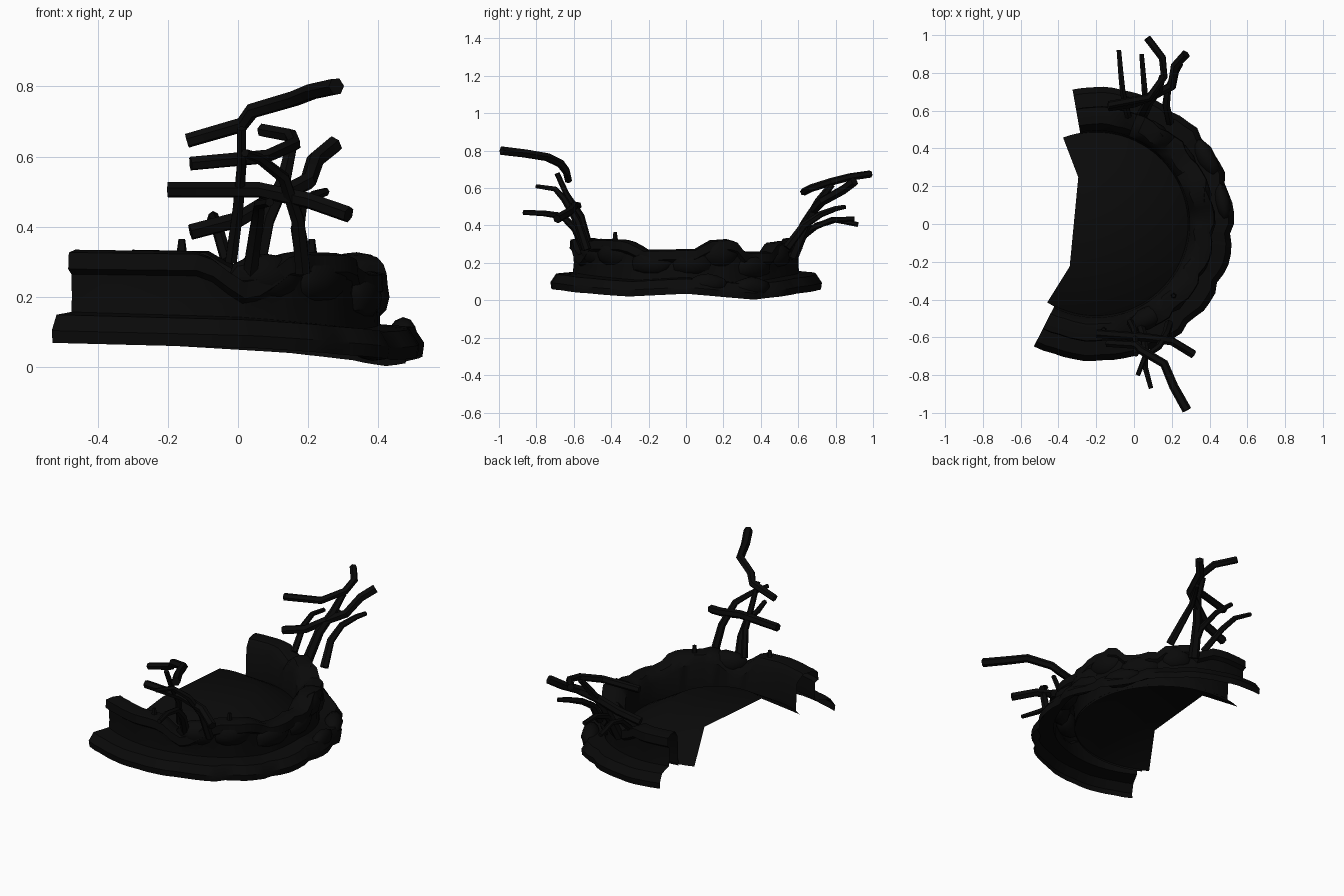
import bpy, bmesh, math, random
from mathutils import Vector

if "Cube" in bpy.data.objects:
    bpy.data.objects.remove(bpy.data.objects["Cube"])

random.seed(4)
CX = -0.2   # centre of all the concentric arcs

dark = bpy.data.materials.new("dark_stone")
dark.diffuse_color = (0.003, 0.003, 0.003, 1)
dark.use_nodes = True
dark.node_tree.nodes["Principled BSDF"].inputs["Base Color"].default_value = dark.diffuse_color


def finish(name, bm, smooth=40):
    bmesh.ops.recalc_face_normals(bm, faces=bm.faces)
    me = bpy.data.meshes.new(name)
    bm.to_mesh(me)
    bm.free()
    ob = bpy.data.objects.new(name, me)
    bpy.context.collection.objects.link(ob)
    me.materials.append(dark)
    bpy.ops.object.select_all(action='DESELECT')
    bpy.context.view_layer.objects.active = ob
    ob.select_set(True)
    bpy.ops.object.shade_smooth_by_angle(angle=math.radians(smooth))
    return ob


def sweep(a0, a1, steps, profile):
    """Sweep profile(angle in degrees) -> [(r, z)] around the arc centre."""
    bm = bmesh.new()
    prev = None
    for i in range(steps + 1):
        d = a0 + (a1 - a0) * i / steps
        a = math.radians(d)
        row = [bm.verts.new((CX + r * math.cos(a), r * math.sin(a), z)) for r, z in profile(d)]
        if prev:
            for j in range(len(row) - 1):
                bm.faces.new((prev[j], row[j], row[j + 1], prev[j + 1]))
        prev = row
    return bm


def lerp_table(table, d):
    for (d0, v0), (d1, v1) in zip(table, table[1:]):
        if d0 <= d <= d1:
            return v0 + (v1 - v0) * (d - d0) / (d1 - d0)
    return table[-1][1]


# Stone ledge heights along the arc (angle, top z) and lip underside (angle, z)
TOP = [(-118, .335), (-80, .33), (-70, .25), (-64, .26), (-55, .33), (-32, .325), (-22, .27),
       (6, .275), (11, .32), (25, .33), (31, .26), (48, .26), (53, .31), (66, .32),
       (71, .27), (76, .33), (101, .335)]
LOW = [(-118, .07), (-70, .055), (-25, .02), (0, .035), (30, .003), (60, .04), (101, .07)]


def wall_profile(d):
    top, low = lerp_table(TOP, d), lerp_table(LOW, d)
    rough = 1 if -60 < d < 60 else .25
    n = rough * (0.010 * math.sin(d * 0.31) + 0.005 * math.sin(d * 0.6 + 1))
    lip = low + 0.08
    return [(.72 + n, low), (.725 + n, low + .035), (.695 + n, lip), (.605, lip + .008),
            (.6 + n * .5, .2), (.602 + n, top - .07), (.622 + n, top - .055),
            (.618 + n, top - .008), (.58, top), (.53 + n, top - .004), (.495, top - .045),
            (.485, .11)]


finish("stone_rim", sweep(-117, 100, 50, wall_profile))

# Raised floor with sloping skirt, cut radially at both ends
bm = sweep(-122, 111, 40, lambda d: [(.49, .12), (.265, .255)])
inner = [v for v in bm.verts if v.co.z > .2]
inner.sort(key=lambda v: math.atan2(v.co.y, v.co.x - CX))
bm.faces.new(inner)
finish("floor", bm)


# Boulders half buried in the rim (angle, radius, z, size)
def boulder(i, d, r, z, s):
    bm = bmesh.new()
    bmesh.ops.create_icosphere(bm, subdivisions=2, radius=1)
    a = math.radians(d)
    for v in bm.verts:
        k = 1 + random.uniform(-.07, .07)
        p = Vector((v.co.x * s[0], v.co.y * s[1], v.co.z * s[2])) * k
        v.co = (CX + (r + p.x) * math.cos(a) - p.y * math.sin(a),
                (r + p.x) * math.sin(a) + p.y * math.cos(a), z + p.z)
    finish(f"boulder_{i}", bm)


STONES = [(-60, .565, .255, (.06, .12, .07)), (-42, .57, .25, (.06, .12, .075)),
          (-18, .575, .20, (.06, .12, .07)), (3, .575, .20, (.055, .11, .07)),
          (18, .57, .25, (.06, .11, .08)), (38, .575, .18, (.06, .12, .07)),
          (58, .57, .24, (.06, .10, .075)),
          (10, .68, .09, (.04, .10, .05)), (31, .68, .07, (.05, .11, .055))]
for i, st in enumerate(STONES):
    boulder(i, *st)

# Small pointed chips on top of the rim
for i, (x, y) in enumerate([(-.16, -.56), (.21, -.38)]):
    bm = bmesh.new()
    bmesh.ops.create_cone(bm, segments=5, radius1=.02, radius2=.01, depth=.07, cap_ends=True)
    bmesh.ops.translate(bm, verts=bm.verts, vec=(x, y, .33))
    finish(f"chip_{i}", bm)


# Crooked six-sided branches
def branch(name, pts, r0, r1):
    bm = bmesh.new()
    pts = [Vector(p) for p in pts]
    prev = None
    for i, p in enumerate(pts):
        t = (pts[min(i + 1, len(pts) - 1)] - pts[max(i - 1, 0)]).normalized()
        u = t.cross(Vector((.3, .2, 1)) if abs(t.z) < .8 else Vector((1, 0, 0))).normalized()
        if prev:
            u = (pu - t * pu.dot(t)).normalized()   # avoid twisting
        w = t.cross(u)
        pu = u
        r = r0 + (r1 - r0) * i / (len(pts) - 1)
        ring = [bm.verts.new(p + (u * math.cos(k * math.pi / 3) + w * math.sin(k * math.pi / 3)) * r)
                for k in range(6)]
        if prev:
            for k in range(6):
                bm.faces.new((prev[k], prev[(k + 1) % 6], ring[(k + 1) % 6], ring[k]))
        else:
            bm.faces.new(ring)
        prev = ring
    bm.faces.new(prev)
    finish(name, bm)


FRONT = [
    ([(-.145, -.63, .645), (.01, -.64, .69), (.04, -.67, .73), (.16, -.74, .765), (.21, -.86, .785), (.28, -.985, .80)], .021, .025),
    ([(-.2, -.58, .505), (.06, -.6, .505), (.2, -.62, .475), (.315, -.69, .435)], .023, .024),
    ([(.03, -.53, .24), (.05, -.59, .38), (.06, -.66, .45), (.06, -.76, .465), (.09, -.87, .47)], .024, .013),
    ([(.185, -.53, .27), (.17, -.58, .42), (.13, -.65, .54), (.06, -.7, .595), (.02, -.8, .61)], .024, .012),
    ([(-.02, -.52, .3), (0, -.56, .45), (.01, -.64, .57), (.01, -.69, .68)], .019, .014)]
BACK = [
    ([(-.135, .63, .58), (.08, .67, .6), (.16, .78, .635), (.15, .88, .66), (.07, .985, .675)], .021, .02),
    ([(-.135, .62, .385), (0, .64, .42), (.1, .68, .48), (.2, .73, .53), (.22, .84, .59), (.275, .9, .635)], .024, .026),
    ([(.04, .57, .23), (.08, .65, .42), (.13, .71, .53), (.15, .78, .62)], .03, .018),
    ([(.19, .54, .28), (.17, .63, .40), (.18, .72, .46), (.22, .80, .49), (.25, .85, .5)], .024, .012),
    ([(.05, .57, .27), (.06, .66, .38), (.05, .78, .43), (.04, .9, .435)], .02, .013),
    ([(-.03, .57, .3), (-.06, .7, .40), (-.07, .8, .43), (-.08, .92, .405)], .019, .013)]
for side, group in (("front", FRONT), ("back", BACK)):
    for i, (pts, r0, r1) in enumerate(group):
        branch(f"{side}_branch_{i}", pts, r0, r1)
